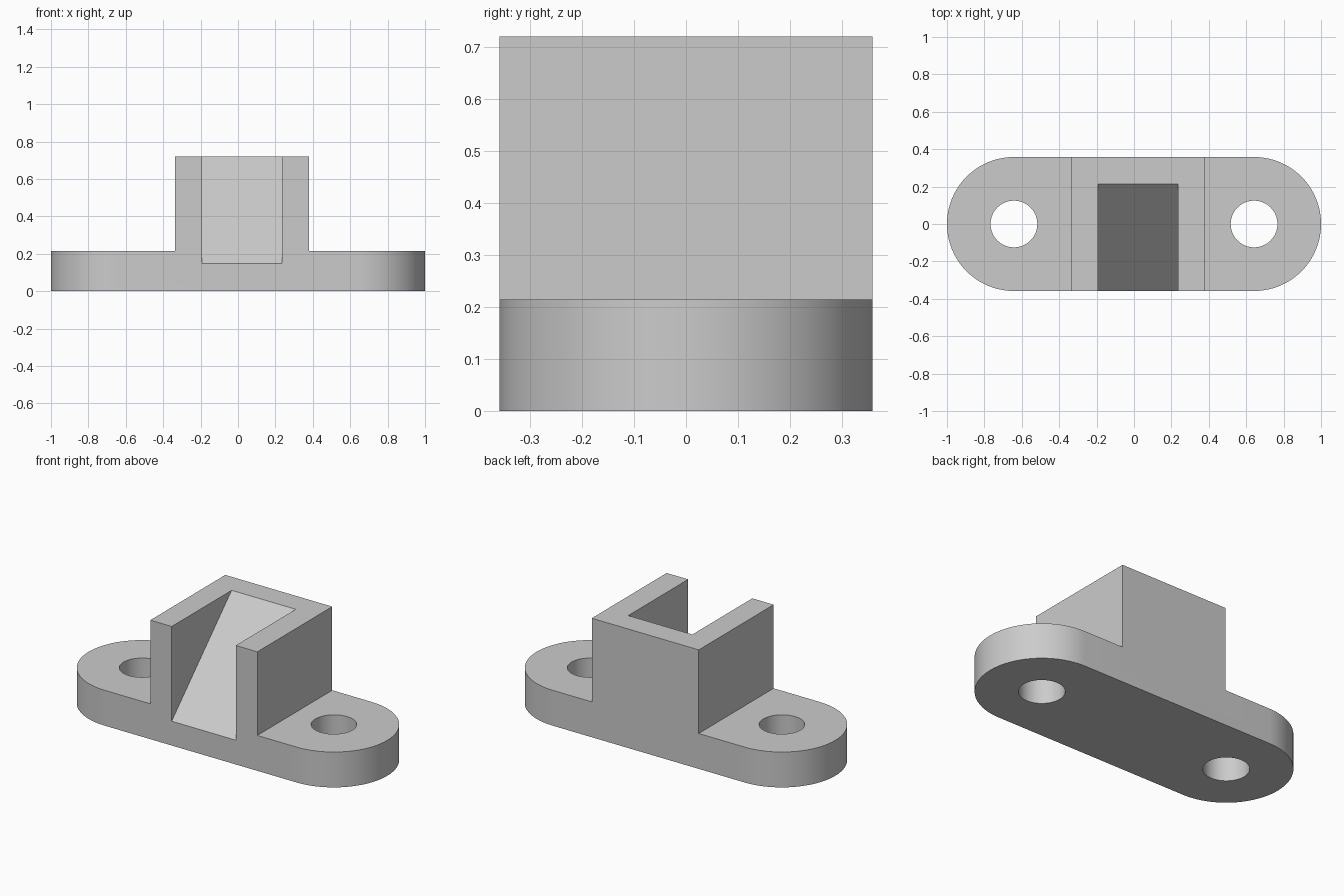
import bpy, bmesh, math
from mathutils import Vector

cube = bpy.data.objects.get("Cube")
if cube:
    bpy.data.objects.remove(cube, do_unlink=True)

HALF_DEPTH = 0.358
BASE_H, TOP_H = 0.214, 0.72
HOLE_X, HOLE_R = 0.642, 0.125

grey = bpy.data.materials.new("light_grey")
grey.use_nodes = True
grey.diffuse_color = (0.6, 0.6, 0.6, 1)
grey.node_tree.nodes["Principled BSDF"].inputs["Base Color"].default_value = (0.6, 0.6, 0.6, 1)


def prism(name, outline, sweep):
    """Closed solid made by sweeping a planar outline along a vector."""
    bm = bmesh.new()
    face = bm.faces.new([bm.verts.new(p) for p in outline])
    swept = bmesh.ops.extrude_face_region(bm, geom=[face], use_keep_orig=True)
    moved = [v for v in swept["geom"] if isinstance(v, bmesh.types.BMVert)]
    bmesh.ops.translate(bm, verts=moved, vec=Vector(sweep))
    bmesh.ops.recalc_face_normals(bm, faces=bm.faces[:])
    mesh = bpy.data.meshes.new(name)
    bm.to_mesh(mesh)
    bm.free()
    mesh.materials.append(grey)
    obj = bpy.data.objects.new(name, mesh)
    bpy.context.collection.objects.link(obj)
    return obj


def arc(cx, radius, start, sweep, steps, z=0):
    """Points along an arc centred on the x axis."""
    angles = [start + sweep * i / steps for i in range(steps + 1)]
    return [(cx + radius * math.cos(a), radius * math.sin(a), z) for a in angles]


def combine(target, other, operation):
    """Apply a boolean and discard the helper solid."""
    mod = target.modifiers.new(operation.title(), "BOOLEAN")
    mod.operation, mod.solver, mod.object = operation, "EXACT", other
    bpy.context.view_layer.objects.active = target
    bpy.ops.object.modifier_apply(modifier=mod.name)
    bpy.data.objects.remove(other, do_unlink=True)


# Base plate with rounded ends
straight = 1 - HALF_DEPTH
outline = (arc(straight, HALF_DEPTH, -math.pi / 2, math.pi, 40)
           + arc(-straight, HALF_DEPTH, math.pi / 2, math.pi, 40))
bracket = prism("mounting_bracket", outline, (0, 0, BASE_H))

# Raised block, slightly off centre
left, right = 0.38, -0.336
footprint = [(x, y, 0.1) for x, y in ((right, -HALF_DEPTH), (left, -HALF_DEPTH),
                                      (left, HALF_DEPTH), (right, HALF_DEPTH))]
combine(bracket, prism("block", footprint, (0, 0, TOP_H - 0.1)), "UNION")

# Slot with a sloping floor, open at the front and top
slot_right, slot_left = -0.193, 0.236
wedge = [(slot_right, -0.48, 0.025), (slot_right, 0.395, 0.9), (slot_right, -0.48, 0.9)]
combine(bracket, prism("slot_cutter", wedge, (slot_left - slot_right, 0, 0)), "DIFFERENCE")

# Screw holes
for side in (-1, 1):
    ring = arc(side * HOLE_X, HOLE_R, 0, 2 * math.pi, 48, -0.1)[:-1]
    combine(bracket, prism("hole_cutter", ring, (0, 0, BASE_H + 0.2)), "DIFFERENCE")

bpy.ops.object.select_all(action="DESELECT")
bracket.select_set(True)
bpy.context.view_layer.objects.active = bracket
bpy.ops.object.shade_smooth_by_angle(angle=math.radians(30))
